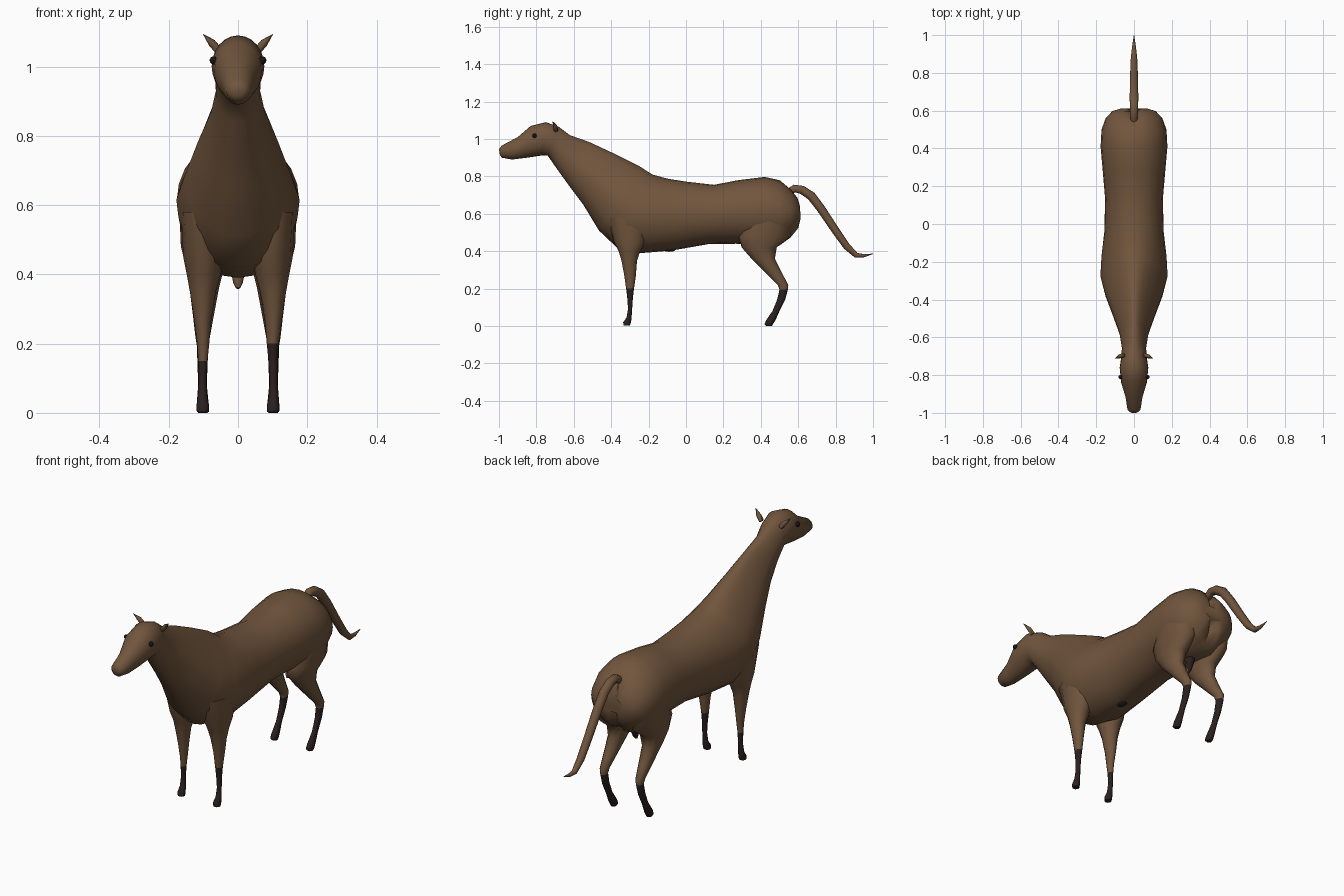
import bpy, bmesh, math
from mathutils import Vector

if "Cube" in bpy.data.objects:
    bpy.data.objects.remove(bpy.data.objects["Cube"])


def material(name, rgb):
    m = bpy.data.materials.new(name)
    m.diffuse_color = (*rgb, 1)
    m.use_nodes = True
    m.node_tree.nodes["Principled BSDF"].inputs["Base Color"].default_value = m.diffuse_color
    return m


BROWN = material("brown coat", (0.165, 0.092, 0.047))
DARK = material("dark stocking", (0.024, 0.014, 0.014))
BLACK = material("black eye", (0.008, 0.007, 0.007))


def ring(c, u, v, n, pinch=0.0):
    """Oval cross-section; pinch narrows the side that u points to."""
    pts = []
    for i in range(n):
        a = math.tau * i / n
        k = 1 - pinch * max(0, math.cos(a))
        pts.append(Vector(c) + Vector(u) * math.cos(a) + Vector(v) * math.sin(a) * k)
    return pts


def loft(name, rings, mats, rule=None, edit=None):
    """Skin a list of rings, cap the ends and smooth the result."""
    bm = bmesh.new()
    vs = [[bm.verts.new(p) for p in r] for r in rings]
    n = len(vs[0])
    for a, b in zip(vs, vs[1:]):
        for i in range(n):
            j = (i + 1) % n
            bm.faces.new((a[i], a[j], b[j], b[i]))
    bm.faces.new(vs[0])
    bm.faces.new(vs[-1])
    bmesh.ops.recalc_face_normals(bm, faces=bm.faces)
    if edit:
        for v in bm.verts:
            edit(v.co)
    for f in bm.faces:
        f.normal_update()
        if rule and rule(f):
            f.material_index = 1
    me = bpy.data.meshes.new(name)
    bm.to_mesh(me)
    bm.free()
    for m in mats:
        me.materials.append(m)
    ob = bpy.data.objects.new(name, me)
    bpy.context.collection.objects.link(ob)
    bpy.ops.object.select_all(action='DESELECT')
    ob.select_set(True)
    bpy.context.view_layer.objects.active = ob
    bpy.ops.object.shade_smooth_by_angle(angle=math.radians(60))
    return ob


# Head, neck and trunk: top y, top z, bottom y, bottom z, half width, pinch
sections = [
    (-1.0, .945, -.995, .915, .018, 0),
    (-.985, .965, -.985, .9, .034, 0),
    (-.90, 1.01, -.93, .89, .045, 0),
    (-.83, 1.07, -.85, .90, .068, 0),
    (-.75, 1.09, -.77, .912, .076, 0),
    (-.68, 1.065, -.74, .912, .068, .1),
    (-.62, 1.02, -.69, .84, .064, .2),
    (-.52, .985, -.625, .75, .078, .35),
    (-.38, .92, -.55, .65, .115, .4),
    (-.25, .855, -.465, .51, .155, .35),
    (-.18, .81, -.37, .42, .178, .2),
    (-.1, .788, -.24, .39, .172, .1),
    (0, .772, -.08, .403, .157, 0),
    (.15, .755, .12, .438, .153, 0),
    (.28, .78, .27, .44, .165, 0),
    (.42, .797, .40, .43, .177, 0),
    (.5, .78, .5, .43, .172, 0),
    (.56, .735, .56, .47, .15, 0),
    (.595, .69, .6, .52, .115, 0),
    (.61, .645, .612, .565, .07, 0),
]
body_rings = []
for ty, tz, by, bz, w, p in sections:
    t, b = Vector((0, ty, tz)), Vector((0, by, bz))
    body_rings.append(ring((t + b) / 2, (t - b) / 2, (w, 0, 0), 24, p))


def rump_cleft(co):
    if co.y > .53 and abs(co.x) < .03:
        co.y -= .04 * (1 - abs(co.x) / .03) * min(1, (co.y - .53) / .05)


loft("body", body_rings, [BROWN], edit=rump_cleft)

# Legs: z, back and front y, inner and outer x
front_leg = [
    (.58, -.42, -.18, .05, .165), (.45, -.385, -.215, .04, .158),
    (.40, -.36, -.245, .05, .148), (.35, -.345, -.262, .064, .139),
    (.27, -.33, -.268, .077, .127), (.2, -.32, -.278, .083, .118),
    (.15, -.314, -.284, .088, .115), (.09, -.31, -.288, .091, .114),
    (.045, -.318, -.291, .088, .117), (.02, -.336, -.294, .083, .12),
    (.003, -.334, -.3, .084, .119),
]
hind_leg = [
    (.60, .33, .57, .03, .17), (.48, .28, .56, .03, .165),
    (.42, .298, .485, .04, .15), (.36, .35, .475, .055, .14),
    (.28, .43, .515, .07, .13), (.22, .49, .547, .081, .123),
    (.195, .5, .545, .085, .119), (.14, .487, .53, .088, .117),
    (.08, .462, .5, .09, .115), (.03, .428, .478, .085, .119),
    (.01, .42, .465, .083, .12), (0, .43, .46, .088, .115),
]


def leg(name, side, table, dark_below):
    rings = [ring((side * (x0 + x1) / 2, (y0 + y1) / 2, z),
                  (0, (y1 - y0) / 2, 0), ((x1 - x0) / 2, 0, 0), 12)
             for z, y0, y1, x0, x1 in table]
    loft(name, rings, [BROWN, DARK],
         rule=lambda f: f.calc_center_median().z < dark_below)


leg("front_leg_right", 1, front_leg, .2)
leg("front_leg_left", -1, front_leg, .15)
leg("hind_leg_right", 1, hind_leg, .195)
leg("hind_leg_left", -1, hind_leg, .195)


# Tubes along a path of (x, y, z, radius)
def tube(name, path, n, mats, rule=None):
    pts = [Vector(p[:3]) for p in path]
    rings = []
    for i, p in enumerate(path):
        d = (pts[min(i + 1, len(pts) - 1)] - pts[max(i - 1, 0)]).normalized()
        u = d.cross(Vector((1, 0, 0))).normalized()
        rings.append(ring(pts[i], u * p[3], d.cross(u) * p[3], n))
    return loft(name, rings, mats, rule)


# Tail
tube("tail", [(0, .54, .71, .018), (0, .58, .735, .021), (0, .62, .728, .023),
              (0, .67, .695, .024), (0, .72, .63, .023), (0, .80, .51, .021),
              (0, .86, .425, .019), (0, .91, .378, .014), (0, .95, .376, .009),
              (0, 1.0, .386, .001)], 10, [BROWN])

# Ears and eyes
for side, label in ((1, "right"), (-1, "left")):
    tube("ear_" + label, [(side * .055, -.695, 1.045, .012),
                          (side * .075, -.70, 1.068, .012),
                          (side * .1, -.712, 1.093, .001)], 6, [BROWN])
    bpy.ops.mesh.primitive_uv_sphere_add(segments=12, ring_count=8, radius=.012,
                                         location=(side * .07, -.81, 1.018))
    eye = bpy.context.object
    eye.name = "eye_" + label
    eye.data.materials.append(BLACK)
    bpy.ops.object.shade_smooth()

# Small pod between the hind legs, dark on its back
tube("rear_pod", [(0, .43, .46, .022), (0, .42, .41, .02), (0, .41, .375, .014),
                  (0, .405, .36, .006)], 8, [BROWN, DARK],
     rule=lambda f: f.normal.y > .3)

# Dark patch on the belly
bpy.ops.mesh.primitive_uv_sphere_add(segments=12, ring_count=8, radius=1,
                                     location=(0, -.09, .405))
patch = bpy.context.object
patch.name = "belly_patch"
patch.scale = (.02, .03, .008)
patch.data.materials.append(DARK)
bpy.ops.object.shade_smooth()
